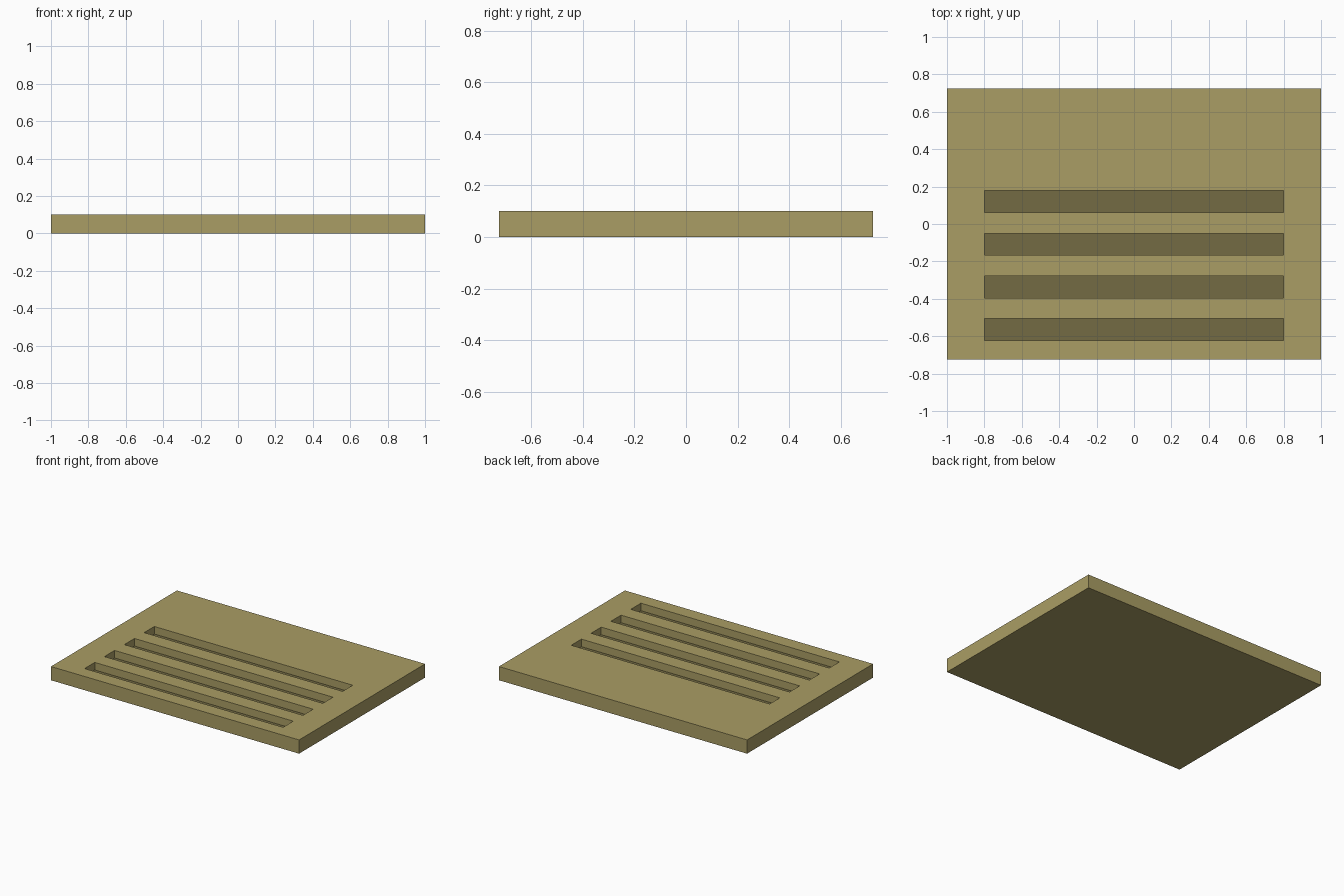
import bpy
import bmesh
from mathutils import Matrix, Vector

cube = bpy.data.objects.get("Cube")
if cube:
    bpy.data.objects.remove(cube, do_unlink=True)

WIDTH, LENGTH, HEIGHT = 2.0, 1.45, 0.1
SLOT_WIDTH, SLOT_LENGTH, SLOT_DEPTH = 1.6, 0.117, 0.055
SLOT_COUNT, FIRST_SLOT_Y, SLOT_SPACING = 4, -0.565, 0.2285
FLOOR_Z = HEIGHT - SLOT_DEPTH


def make_material(name, color):
    mat = bpy.data.materials.new(name)
    mat.use_nodes = True
    mat.diffuse_color = color
    mat.node_tree.nodes["Principled BSDF"].inputs["Base Color"].default_value = color
    return mat


def make_boxes(name, boxes):
    """One object holding a box for every (centre, size) pair."""
    bm = bmesh.new()
    for centre, size in boxes:
        bmesh.ops.create_cube(
            bm, size=1,
            matrix=Matrix.Translation(centre) @ Matrix.Diagonal((*size, 1)))
    mesh = bpy.data.meshes.new(name)
    bm.to_mesh(mesh)
    bm.free()
    obj = bpy.data.objects.new(name, mesh)
    bpy.context.collection.objects.link(obj)
    return obj


# Flat slab
panel = make_boxes("slotted_panel", [
    (Vector((0, 0, HEIGHT / 2)), (WIDTH, LENGTH, HEIGHT))])

# Row of slots sunk into the top
slots = make_boxes("slot_cutter", [
    (Vector((0, FIRST_SLOT_Y + i * SLOT_SPACING, HEIGHT)),
     (SLOT_WIDTH, SLOT_LENGTH, SLOT_DEPTH * 2))
    for i in range(SLOT_COUNT)])
slots.hide_render = True

cut = panel.modifiers.new("slots", 'BOOLEAN')
cut.operation = 'DIFFERENCE'
cut.solver = 'EXACT'
cut.object = slots
bpy.context.view_layer.objects.active = panel
panel.select_set(True)
bpy.ops.object.modifier_apply(modifier=cut.name)
bpy.data.objects.remove(slots, do_unlink=True)

# Tan body, darker slot floors
panel.data.materials.clear()
panel.data.materials.append(make_material("tan", (0.4, 0.338, 0.128, 1)))
panel.data.materials.append(make_material("dark_olive", (0.172, 0.146, 0.057, 1)))
for face in panel.data.polygons:
    is_floor = face.normal.z > 0.9 and abs(face.center.z - FLOOR_Z) < 0.01
    face.material_index = 1 if is_floor else 0
